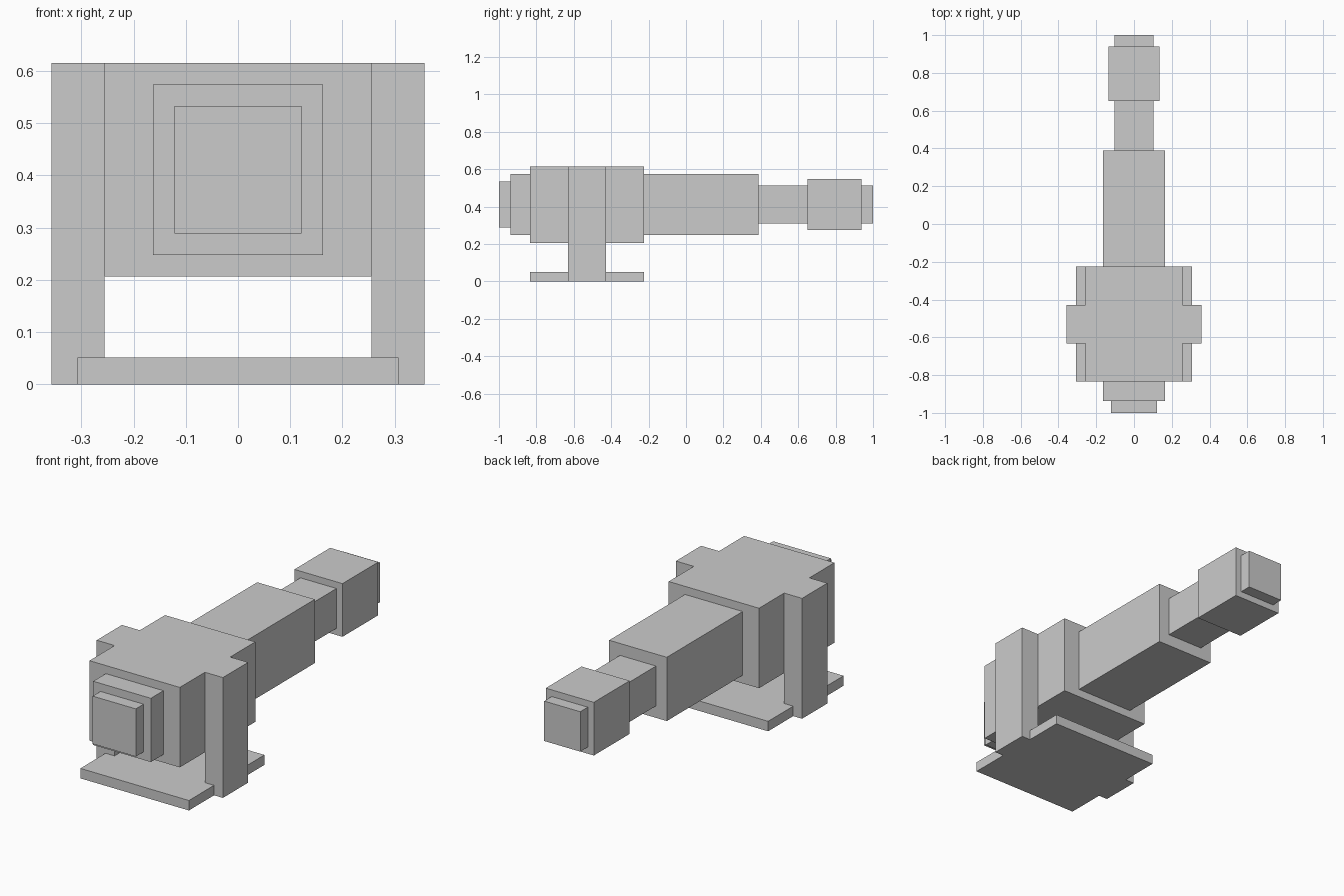
import bpy

if "Cube" in bpy.data.objects:
    bpy.data.objects.remove(bpy.data.objects["Cube"])

AXIS_Z = 0.411  # height of the barrel's centre line


def box(name, x, y, z):
    """Add a box from (min, max) ranges on each axis."""
    bpy.ops.mesh.primitive_cube_add(size=1, location=[sum(r) / 2 for r in (x, y, z)])
    ob = bpy.context.object
    ob.name = name
    ob.scale = [r[1] - r[0] for r in (x, y, z)]
    bpy.ops.object.transform_apply(location=False, rotation=False, scale=True)
    return ob


# Square sections along the barrel: name, half width, y start, y end
sections = [
    ("rear_knob", 0.122, -1.0, -0.937),
    ("rear_cap", 0.163, -0.937, -0.835),
    ("main_body", 0.2555, -0.835, -0.225, 0.205),
    ("barrel", 0.163, -0.225, 0.388),
    ("barrel_neck", 0.102, 0.388, 0.65),
    ("muzzle", 0.136, 0.65, 0.939),
    ("muzzle_tip", 0.102, 0.939, 1.0),
]
for name, h, y0, y1, *_ in sections:
    # The main body is wider than it is tall
    v = 0.2045 if name == "main_body" else h
    box(name, (-h, h), (y0, y1), (AXIS_Z - v, AXIS_Z + v))

# Base plate
box("base_plate", (-0.307, 0.307), (-0.835, -0.225), (0, 0.051))

# Side supports holding the body above the base
for side, x in (("left", (-0.357, -0.2555)), ("right", (0.2555, 0.357))):
    box(side + "_support", x, (-0.632, -0.428), (0, 0.6155))
